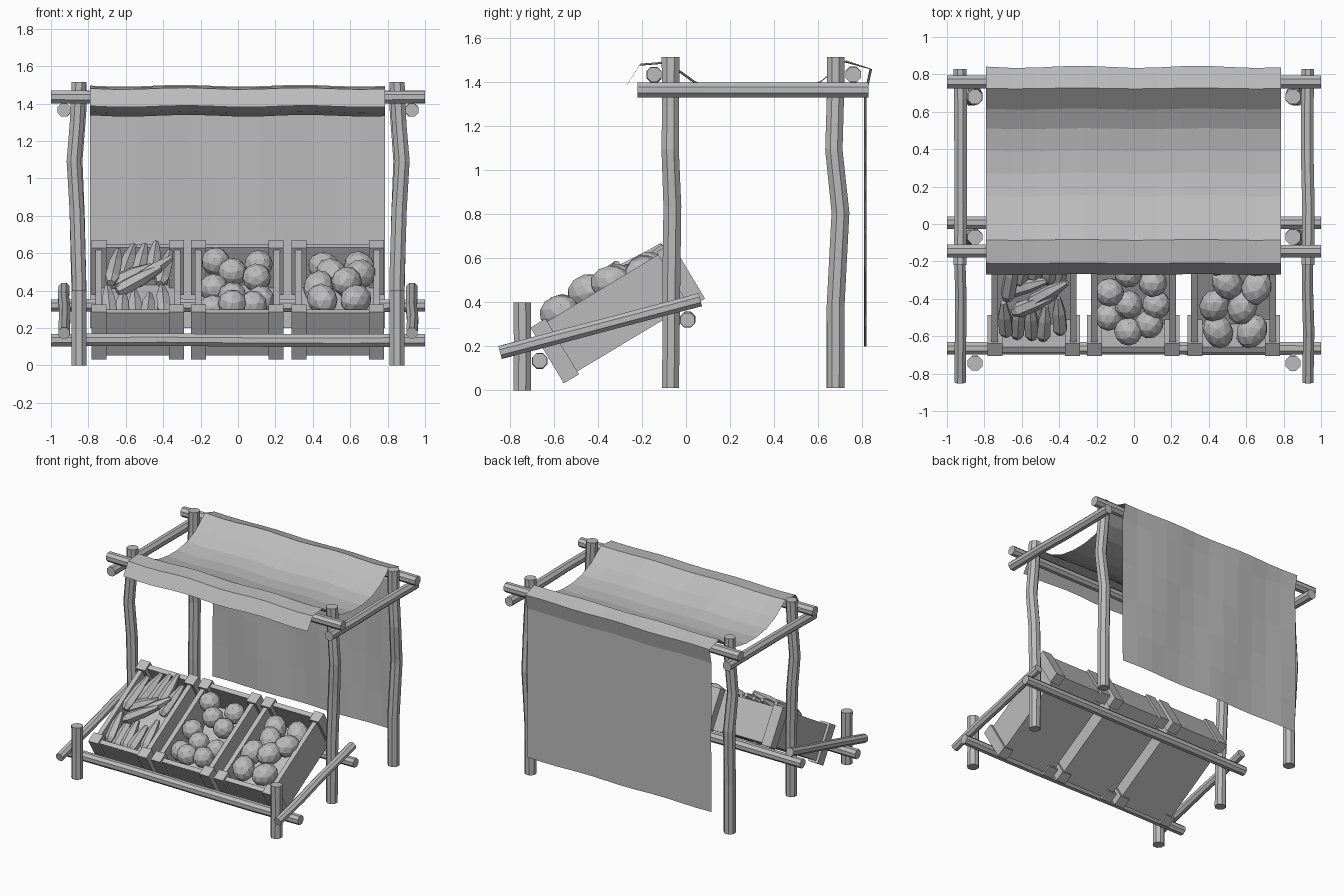
import bpy, bmesh, math, random
from mathutils import Vector, Matrix

random.seed(4)
old = bpy.data.objects.get("Cube")
if old:
    bpy.data.objects.remove(old, do_unlink=True)

GREY = 0.5
mat = bpy.data.materials.new("plain grey")
mat.use_nodes = True
mat.diffuse_color = (GREY, GREY, GREY, 1)
mat.node_tree.nodes["Principled BSDF"].inputs["Base Color"].default_value = (GREY, GREY, GREY, 1)


def finish(name, bm, matrix=None):
    me = bpy.data.meshes.new(name)
    bm.to_mesh(me)
    bm.free()
    me.materials.append(mat)
    ob = bpy.data.objects.new(name, me)
    if matrix:
        ob.matrix_world = matrix
    bpy.context.scene.collection.objects.link(ob)
    return ob


def loft(bm, centres, radii, axis, sides):
    """Rings of vertices around centres, bridged and capped."""
    rot = Vector((0, 0, 1)).rotation_difference(axis).to_matrix()
    rings = []
    for c, r in zip(centres, radii):
        ring = []
        for i in range(sides):
            a = math.tau * (i + 0.5) / sides
            ring.append(bm.verts.new(c + rot @ Vector((r * math.cos(a), r * math.sin(a), 0))))
        rings.append(ring)
    for lo, hi in zip(rings, rings[1:]):
        for i in range(sides):
            j = (i + 1) % sides
            bm.faces.new((lo[i], lo[j], hi[j], hi[i]))
    bm.faces.new(rings[0][::-1])
    bm.faces.new(rings[-1])


def pole(name, start, end, r, bends=(), wobble=0.004):
    """Crooked eight-sided pole; bends are (fraction, x shift, y shift)."""
    a, b = Vector(start), Vector(end)
    if not bends:
        bends = [(t, random.uniform(-wobble, wobble), 0) for t in (0.3, 0.55, 0.8)]
    centres = [a] + [a.lerp(b, t) + Vector((dx, dy, 0)) for t, dx, dy in bends] + [b]
    if abs((b - a).normalized().x) > 0.9:
        centres[1:-1] = [c + Vector((0, 0, random.uniform(-wobble, wobble))) for c in centres[1:-1]]
    radii = [r * random.uniform(0.95, 1.03) for _ in centres]
    bm = bmesh.new()
    loft(bm, centres, radii, (b - a).normalized(), 8)
    finish(name, bm)


# Upright posts and side rails, on both sides
for side, s in (("right", -1), ("left", 1)):
    x = 0.85 * s
    pole(f"front_post_{side}", (x, -0.07, 0.01), (x, -0.07, 1.515), 0.043,
         [(0.3, 0, 0.003), (0.55, 0.012 * s, 0.008), (0.72, 0.028 * s, -0.002), (0.85, 0.012 * s, 0)])
    pole(f"back_post_{side}", (x, 0.68, 0.01), (x, 0.68, 1.515), 0.043,
         [(0.25, 0, 0), (0.53, 0.01 * s, 0.022), (0.72, 0.02 * s, -0.008), (0.9, 0, 0)])
    pole(f"short_post_{side}", (x, -0.745, 0), (x, -0.745, 0.4), 0.044, [(0.5, 0, 0.002)])
    x = 0.93 * s
    pole(f"roof_side_rail_{side}", (x, -0.22, 1.365), (x, 0.83, 1.365), 0.037)
    pole(f"sloping_rail_{side}", (x, -0.845, 0.172), (x, 0.065, 0.412), 0.033)

# Long cross rails
for name, y, z, r in (("roof_front_rail", -0.145, 1.435, 0.037), ("roof_back_rail", 0.76, 1.435, 0.037),
                      ("crate_front_rail", -0.665, 0.135, 0.037), ("crate_back_rail", 0.007, 0.32, 0.037)):
    pole(name, (-1, y, z), (1, y, z), r)

# Cloth awning: one draped sheet swept along x
profile = [(-0.27, 1.385), (-0.21, 1.48), (-0.085, 1.49), (0.04, 1.40), (0.15, 1.355), (0.27, 1.335),
           (0.39, 1.335), (0.51, 1.355), (0.615, 1.405), (0.725, 1.495), (0.84, 1.46), (0.815, 1.345),
           (0.815, 1.0), (0.815, 0.72), (0.815, 0.45), (0.815, 0.2)]
bm = bmesh.new()
COLS = 12
rows = []
for y, z in profile:
    hang = y > 0.8
    row = []
    for i in range(COLS + 1):
        wave = 0.006 * math.sin(i * 1.3 + z * 2)
        x = -0.79 + 1.575 * i / COLS
        row.append(bm.verts.new((x, y + (wave if hang else wave * 0.4), z + (0 if hang else wave * 0.8))))
    rows.append(row)
for a, b in zip(rows, rows[1:]):
    for i in range(COLS):
        bm.faces.new((a[i], a[i + 1], b[i + 1], b[i]))
finish("cloth_awning", bm)

# Three tilted crates; local y runs up the slope, local z is the crate's depth
LENGTH, HEIGHT, HALF, POST = 0.748, 0.295, 0.247, 0.08


def tilt(x):
    return Matrix.Translation((x, -0.555, 0.032)) @ Matrix.Rotation(math.radians(31), 4, "X")


def box(bm, lo, hi):
    lo, hi = Vector(lo), Vector(hi)
    m = Matrix.Translation((lo + hi) / 2) @ Matrix.Diagonal((*(hi - lo), 1))
    bmesh.ops.create_cube(bm, size=1, matrix=m)


def crate(name, x):
    bm = bmesh.new()
    low, top = 0.015, HEIGHT - 0.015
    for s in (-1, 1):
        xs = sorted((s * HALF, s * (HALF - POST)))
        for y in (0, LENGTH - POST):
            box(bm, (xs[0], y, 0), (xs[1], y + POST, HEIGHT))
        xs = sorted((s * (HALF - 0.02), s * (HALF - 0.055)))
        box(bm, (xs[0], 0.03, low), (xs[1], LENGTH - 0.03, top))
    for y in (0.015, LENGTH - 0.05):
        box(bm, (-HALF + 0.03, y, low), (HALF - 0.03, y + 0.035, top))
    box(bm, (-HALF + 0.03, 0.03, low), (HALF - 0.03, LENGTH - 0.03, low + 0.03))
    finish(name, bm, tilt(x))


CENTRES = (-0.535, -0.003, 0.533)
for label, x in zip(("right", "middle", "left"), CENTRES):
    crate(f"crate_{label}", x)


def lumps(name, spots, scale):
    """Faceted round produce at (x, slope, depth) spots."""
    bm = bmesh.new()
    for p in spots:
        turn = Matrix.Rotation(random.uniform(-0.6, 0.6), 4, "Z") @ Matrix.Rotation(random.uniform(-0.5, 0.5), 4, "X")
        bmesh.ops.create_icosphere(bm, subdivisions=2, radius=1,
                                   matrix=Matrix.Translation(p) @ turn @ Matrix.Diagonal((*scale, 1)))
    finish(name, bm, tilt(0))


lumps("round_fruit", [(-0.12, 0.6, 0.25), (0.11, 0.57, 0.25), (-0.03, 0.49, 0.25), (0.1, 0.43, 0.25),
                      (-0.03, 0.28, 0.225), (-0.13, 0.36, 0.23), (0.12, 0.27, 0.21), (-0.03, 0.137, 0.265),
                      (0.08, 0.167, 0.24), (-0.135, 0.19, 0.2)], (0.077, 0.077, 0.077))
lumps("oval_fruit", [(0.45, 0.15, 0.285), (0.63, 0.15, 0.285), (0.58, 0.31, 0.3), (0.43, 0.3, 0.27),
                     (0.655, 0.42, 0.28), (0.5, 0.44, 0.27), (0.46, 0.56, 0.24), (0.65, 0.56, 0.24)],
      (0.08, 0.098, 0.08))

# Long tapered roots: (x, slope, depth, turn in degrees, length)
roots = [(-0.69, 0.2, 0.24, 4, 0.24), (-0.62, 0.18, 0.22, -3, 0.25), (-0.55, 0.18, 0.23, 2, 0.24),
         (-0.48, 0.17, 0.23, -4, 0.22), (-0.40, 0.22, 0.24, 3, 0.24),
         (-0.53, 0.33, 0.30, -58, 0.28), (-0.46, 0.4, 0.31, -50, 0.28), (-0.58, 0.42, 0.27, -65, 0.26),
         (-0.66, 0.48, 0.29, -8, 0.29), (-0.59, 0.55, 0.28, -14, 0.27), (-0.52, 0.57, 0.27, -10, 0.26),
         (-0.45, 0.57, 0.28, -5, 0.28), (-0.39, 0.52, 0.26, -12, 0.26)]
bm = bmesh.new()
for x, y, z, deg, length in roots:
    d = Vector((0, 1, random.uniform(0.05, 0.25))).normalized()
    d = Matrix.Rotation(math.radians(deg), 3, "Z") @ d
    c = Vector((x, y, z))
    centres = [c + d * length * t for t in (-0.5, -0.36, 0.1, 0.5)]
    loft(bm, centres, (0.022, 0.042, 0.038, 0.016), d, 6)
finish("long_roots", bm, tilt(0))
